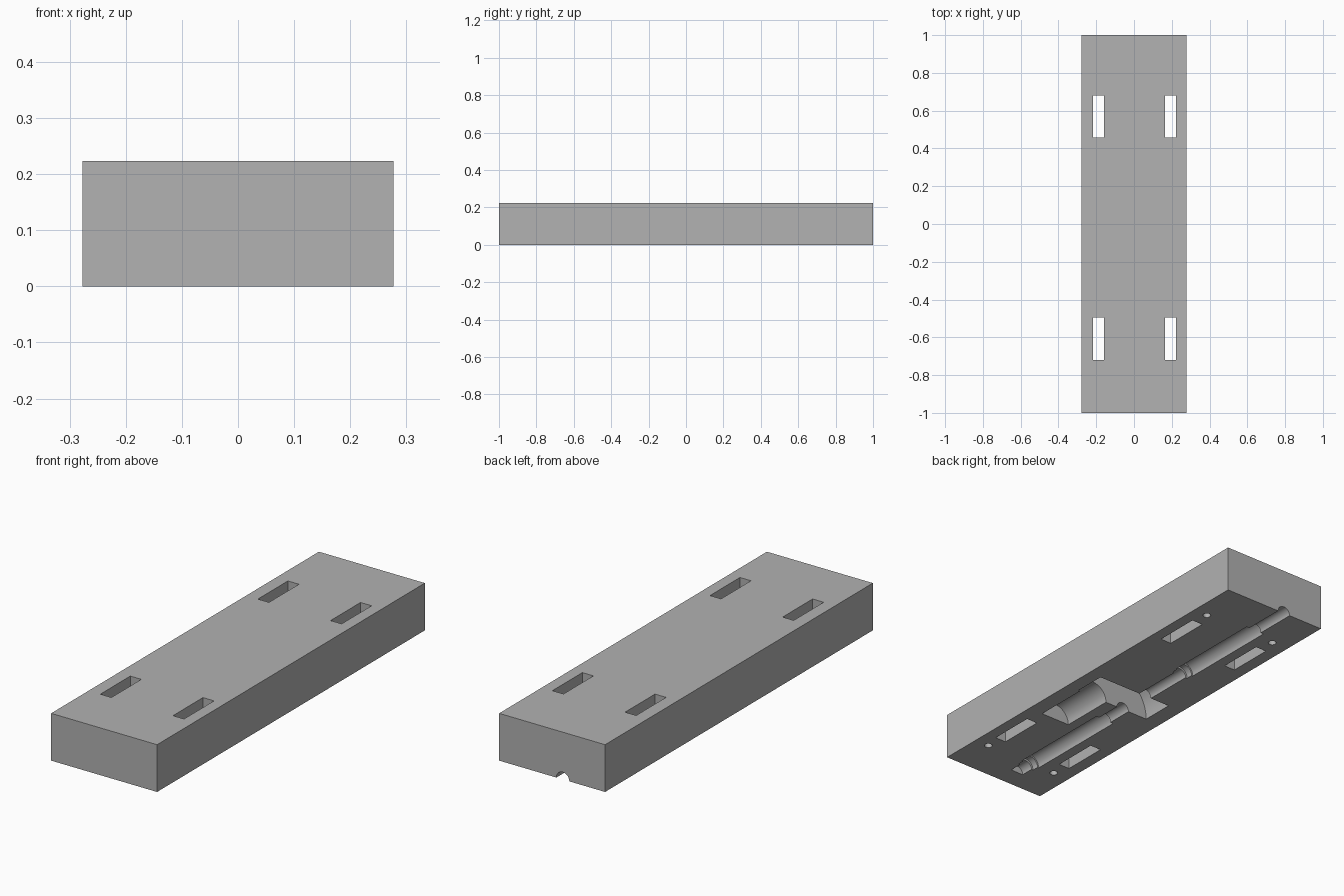
import bpy, bmesh, math
from mathutils import Matrix

old = bpy.data.objects.get("Cube")
if old:
    bpy.data.objects.remove(old, do_unlink=True)

HALF_X, HEIGHT = 0.277, 0.2235
SHAFT_X = -0.056

grey = bpy.data.materials.new("plain grey")
grey.use_nodes = True
colour = (0.445, 0.445, 0.445, 1)
grey.diffuse_color = colour
grey.node_tree.nodes["Principled BSDF"].inputs["Base Color"].default_value = colour


def make_object(name, bm):
    bmesh.ops.recalc_face_normals(bm, faces=bm.faces)
    mesh = bpy.data.meshes.new(name)
    bm.to_mesh(mesh)
    bm.free()
    mesh.materials.append(grey)
    obj = bpy.data.objects.new(name, mesh)
    bpy.context.collection.objects.link(obj)
    return obj


def box(name, x0, x1, y0, y1, z0, z1):
    bm = bmesh.new()
    bmesh.ops.create_cube(bm, size=1)
    for v in bm.verts:
        v.co.x = x1 if v.co.x > 0 else x0
        v.co.y = y1 if v.co.y > 0 else y0
        v.co.z = z1 if v.co.z > 0 else z0
    return make_object(name, bm)


def turned(name, profile, x, sides=48):
    """Solid of revolution about the y direction; profile holds (y, radius)."""
    bm = bmesh.new()
    rings = []
    for y, r in profile:
        angles = [2 * math.pi * i / sides for i in range(sides)]
        rings.append([bm.verts.new((x + r * math.cos(a), y, r * math.sin(a))) for a in angles])
    for a, b in zip(rings, rings[1:]):
        for i in range(sides):
            j = (i + 1) % sides
            bm.faces.new((a[i], a[j], b[j], b[i]))
    bm.faces.new(rings[0])
    bm.faces.new(rings[-1])
    return make_object(name, bm)


def peg_hole(name, x, y):
    bm = bmesh.new()
    bmesh.ops.create_cone(bm, cap_ends=True, segments=24, radius1=0.018, radius2=0.018,
                          depth=0.16, matrix=Matrix.Translation((x, y, 0)))
    return make_object(name, bm)


# Solid block
block = box("housing_block", -HALF_X, HALF_X, -1, 1, 0, HEIGHT)
cutters = []

# Stepped shaft channel, open at the back end
thin, step, wide = 0.034, 0.043, 0.05
cutters.append(turned("shaft_channel", [
    (-0.90, thin), (-0.837, thin), (-0.837, step), (-0.805, step), (-0.805, wide),
    (-0.275, wide), (-0.275, thin), (0.26, thin), (0.26, step), (0.292, step),
    (0.292, wide), (0.795, wide), (0.795, thin), (1.1, thin)], SHAFT_X))

# Wheel recess and the wide channel beside the shaft
cutters.append(turned("wheel_recess", [(-0.147, 0.203), (0.012, 0.203)], 0.007, 96))
cutters.append(turned("motor_channel", [(-0.415, 0.078), (-0.1, 0.078)], 0.122))

# Through slots and blind peg holes at the four corners
for side in (-1, 1):
    cx = 0.003 + side * 0.19
    for y0 in (-0.72, 0.457):
        cutters.append(box("slot", cx - 0.029, cx + 0.029, y0, y0 + 0.224, -0.1, 0.4))
    for y in (-0.797, 0.758):
        cutters.append(peg_hole("peg_hole", 0.006 + side * 0.195, y))

for cutter in cutters:
    cutter.hide_render = True
    mod = block.modifiers.new(cutter.name, "BOOLEAN")
    mod.operation = "DIFFERENCE"
    mod.solver = "EXACT"
    mod.object = cutter

# Bake the cuts, then drop the cutters
depsgraph = bpy.context.evaluated_depsgraph_get()
block_mesh = bpy.data.meshes.new_from_object(block.evaluated_get(depsgraph))
block.modifiers.clear()
block.data = block_mesh
for cutter in cutters:
    bpy.data.objects.remove(cutter, do_unlink=True)

bpy.ops.object.select_all(action="DESELECT")
block.select_set(True)
bpy.context.view_layer.objects.active = block
bpy.ops.object.shade_smooth_by_angle(angle=math.radians(30))
